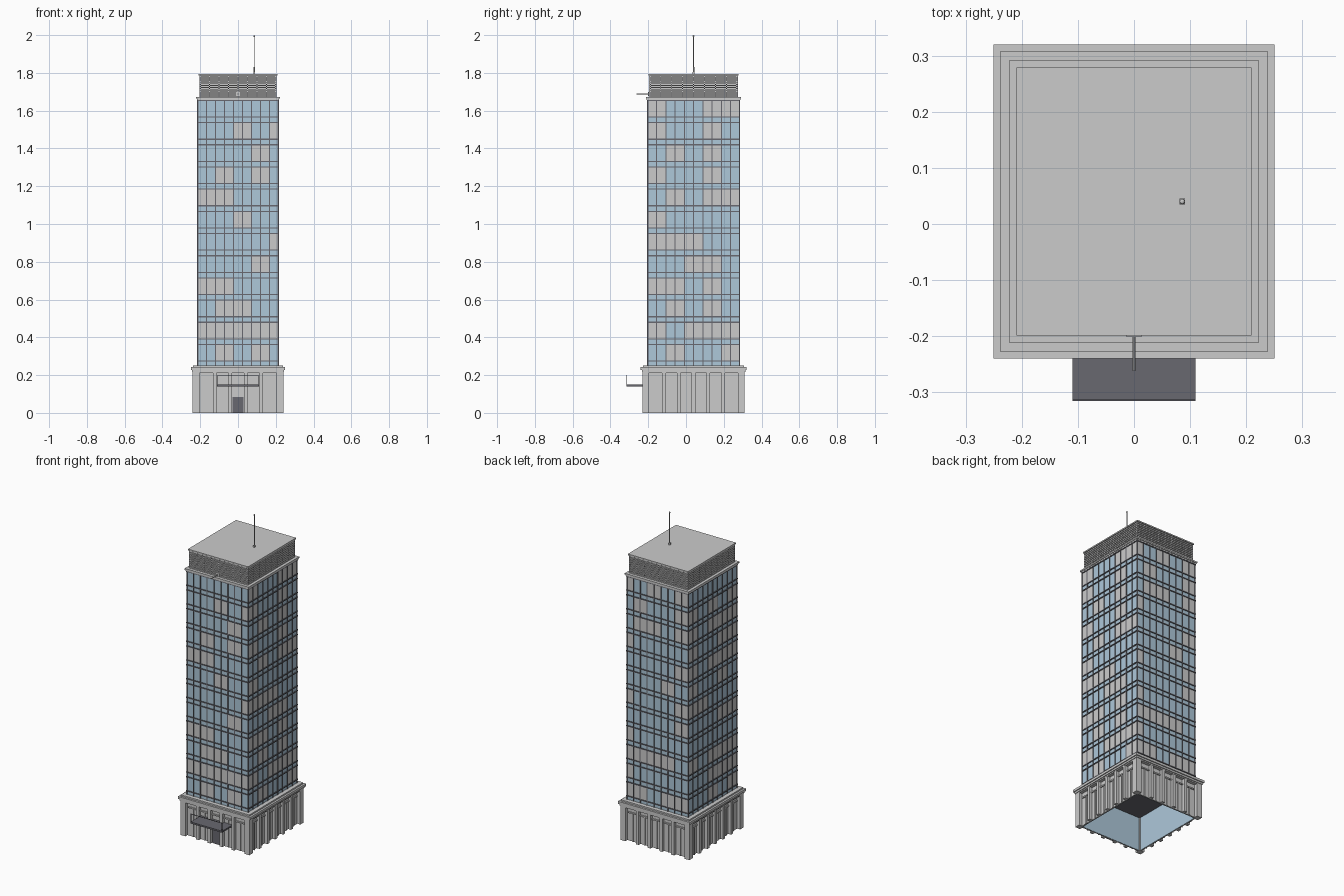
import bpy, bmesh, random
from mathutils import Matrix, Vector

if "Cube" in bpy.data.objects:
    bpy.data.objects.remove(bpy.data.objects["Cube"])

random.seed(4)
CY = 0.04      # tower centre in y
EXTRA = 0.03   # plan is deeper (y) than wide (x) by this half-size


def material(name, col):
    m = bpy.data.materials.new(name)
    m.diffuse_color = (*col, 1)
    m.use_nodes = True
    m.node_tree.nodes["Principled BSDF"].inputs["Base Color"].default_value = m.diffuse_color
    return m


glass = material("glass_blue", (0.42, 0.58, 0.70))
dark = material("dark_metal", (0.14, 0.14, 0.16))


def build(name, boxes, mat=None):
    """One object from a list of (x0, x1, y0, y1, z0, z1) boxes."""
    bm = bmesh.new()
    for x0, x1, y0, y1, z0, z1 in boxes:
        c = Vector(((x0 + x1) / 2, (y0 + y1) / 2, (z0 + z1) / 2))
        s = Vector((abs(x1 - x0), abs(y1 - y0), abs(z1 - z0)))
        bmesh.ops.create_cube(bm, size=1, matrix=Matrix.Translation(c) @ Matrix.Diagonal((*s, 1)))
    me = bpy.data.meshes.new(name)
    bm.to_mesh(me)
    bm.free()
    ob = bpy.data.objects.new(name, me)
    bpy.context.collection.objects.link(ob)
    if mat:
        me.materials.append(mat)
    return ob


def slab(d, z0, z1):
    """Full-plan slab of half-width d."""
    return (-d, d, CY - d - EXTRA, CY + d + EXTRA, z0, z1)


def on_side(s, u0, u1, d0, d1, z0, z1):
    """Box on side s (0 front, 1 right, 2 back, 3 left); u along wall, d outward."""
    if s == 0:
        return (u0, u1, CY - d1 - EXTRA, CY - d0 - EXTRA, z0, z1)
    if s == 2:
        return (u0, u1, CY + d0 + EXTRA, CY + d1 + EXTRA, z0, z1)
    if s == 1:
        return (d0, d1, CY + u0, CY + u1, z0, z1)
    return (-d1, -d0, CY + u0, CY + u1, z0, z1)


def half(s, d):
    return d if s % 2 == 0 else d + EXTRA


# podium: open-bottomed glass lining, stone infill, piers and cornice
lining, infill, piers, bay_bars = [], [], [], []
for s in range(4):
    h = half(s, 0.212)
    lining.append(on_side(s, -h, h, 0.210, 0.212, 0, 0.235))
    h = half(s, 0.219)
    infill.append(on_side(s, -h, h, 0.2125, 0.219, 0, 0.22))
    h, n = half(s, 0.205), 5 + s % 2
    pitch = 2 * h / n
    piers.append(on_side(s, -half(s, 0.239), half(s, 0.239), 0.219, 0.239, 0.21, 0.225))
    for i in range(1, n):
        u = -h + i * pitch
        piers.append(on_side(s, u - 0.010, u + 0.010, 0.219, 0.238, 0, 0.21))
    for i in range(n):
        u = -h + (i + 0.5) * pitch
        if not (s == 0 and i == 2):
            bay_bars.append(on_side(s, u - 0.003, u + 0.003, 0.219, 0.224, 0, 0.178))
        bay_bars.append(on_side(s, u - 0.032, u + 0.032, 0.219, 0.226, 0.175, 0.183))
for sx in (-1, 1):
    for sy in (-1, 1):
        piers.append((sx * 0.205, sx * 0.24, CY + sy * 0.235, CY + sy * 0.27, 0, 0.225))
build("podium_glass_lining", lining, glass)
build("podium_infill", infill)
build("podium_piers", piers)
build("podium_bay_bars", bay_bars)
build("podium_cornice", [slab(0.244, 0.217, 0.228), slab(0.25, 0.228, 0.243), slab(0.238, 0.243, 0.252)])
build("podium_ceiling", [slab(0.2095, 0.212, 0.217)], dark)

# entrance door, canopy and the slim frame along its front edge
build("entrance_door", [on_side(0, -0.028, 0.028, 0.219, 0.225, 0, 0.085)], dark)
build("canopy", [(-0.11, 0.11, -0.315, -0.21, 0.139, 0.149)], dark)
build("canopy_frame", [(x - 0.0015, x + 0.0015, -0.315, -0.312, 0.149, 0.20) for x in (-0.108, 0.108)]
      + [(-0.1095, 0.1095, -0.315, -0.312, 0.197, 0.20)], dark)

# tower shaft with curtain wall grid
Z0, FLOORS, PITCH = 0.25, 12, 0.1175
TOP = Z0 + FLOORS * PITCH
build("tower_glass", [slab(0.212, Z0, TOP)], glass)
mullions, rails = [], []
for s in range(4):
    h, n = half(s, 0.215), 9 + s % 2
    for i in range(n + 1):
        u = -h + 2 * h * i / n
        u = max(-h + 0.003, min(h - 0.003, u))
        mullions.append(on_side(s, u - 0.0025, u + 0.0025, 0.211, 0.216, Z0, TOP))
    for f in range(FLOORS):
        for dz in (0.024, 0.112):
            z = Z0 + f * PITCH + dz
            rails.append(on_side(s, -h, h, 0.211, 0.217, z - 0.003, z + 0.003))
build("tower_mullions", mullions, dark)
build("tower_rails", rails, dark)

# windows with drawn blinds: two-bay cells per floor, bottom to top
front = "13 01234 12 01 3 4 2 01 13 3 24 -".split()
right = "14 0234 13 013 23 012 0 134 03 13 03 034".split()
blinds = []
for s in range(4):
    h, n = half(s, 0.213), 9 + s % 2
    bay = 2 * h / n
    for f in range(FLOORS):
        if s < 2:
            cells = (front, right)[s][f]
        else:
            cells = "".join(str(c) for c in range(5) if random.random() < 0.38)
        for c in cells.replace("-", ""):
            u = -h + 2 * bay * int(c)
            z = Z0 + f * PITCH
            blinds.append(on_side(s, u, min(u + 2 * bay, h), 0.210, 0.2128, z + 0.025, z + 0.111))
build("window_blinds", blinds)

# crown: cornice, louvred plant screen and roof
build("tower_cornice", [slab(0.218, TOP - 0.003, TOP + 0.004), slab(0.222, TOP + 0.004, TOP + 0.013)])
C0, C1 = TOP + 0.012, 1.785
build("crown_core", [slab(0.196, C0, C1)])
blades, posts = [], []
N = 10
for i in range(N):
    z = C0 + (C1 - C0) * (i + 0.15) / N
    for s in range(4):
        h = half(s, 0.205)
        blades.append(on_side(s, -h, h, 0.196, 0.205, z, z + 0.007))
for s in range(4):
    h = half(s, 0.204)
    for i in range(9):
        u = (h - 0.002) * (i / 4 - 1)
        posts.append(on_side(s, u - 0.002, u + 0.002, 0.196, 0.204, C0, C1))
build("crown_louvres", blades)
build("crown_posts", posts, dark)
build("roof_slab", [slab(0.209, C1, 1.793)])


def rod(name, r, a, b, mat=None):
    a, b = Vector(a), Vector(b)
    bpy.ops.mesh.primitive_cylinder_add(vertices=10, radius=r, depth=(b - a).length, location=(a + b) / 2)
    ob = bpy.context.object
    ob.name = name
    ob.rotation_euler = (b - a).to_track_quat('Z', 'Y').to_euler()
    if mat:
        ob.data.materials.append(mat)
    bpy.ops.object.shade_smooth_by_angle()


# roof antenna
AX, AY = 0.086, 0.04
build("antenna_base", [(AX - 0.005, AX + 0.005, AY - 0.005, AY + 0.005, 1.793, 1.805)])
rod("antenna_lower", 0.0038, (AX, AY, 1.80), (AX, AY, 1.83))
rod("antenna_mast", 0.0025, (AX, AY, 1.83), (AX, AY, 1.995))
bpy.ops.mesh.primitive_uv_sphere_add(segments=10, ring_count=6, radius=0.005, location=(AX, AY, 1.995))
bpy.context.object.name = "antenna_tip"

# flagpole projecting from the front of the crown
build("flagpole_bracket", [(-0.013, 0.013, -0.201, -0.195, 1.678, 1.70)])
rod("flagpole", 0.003, (0, -0.198, 1.688), (0, -0.262, 1.688))
